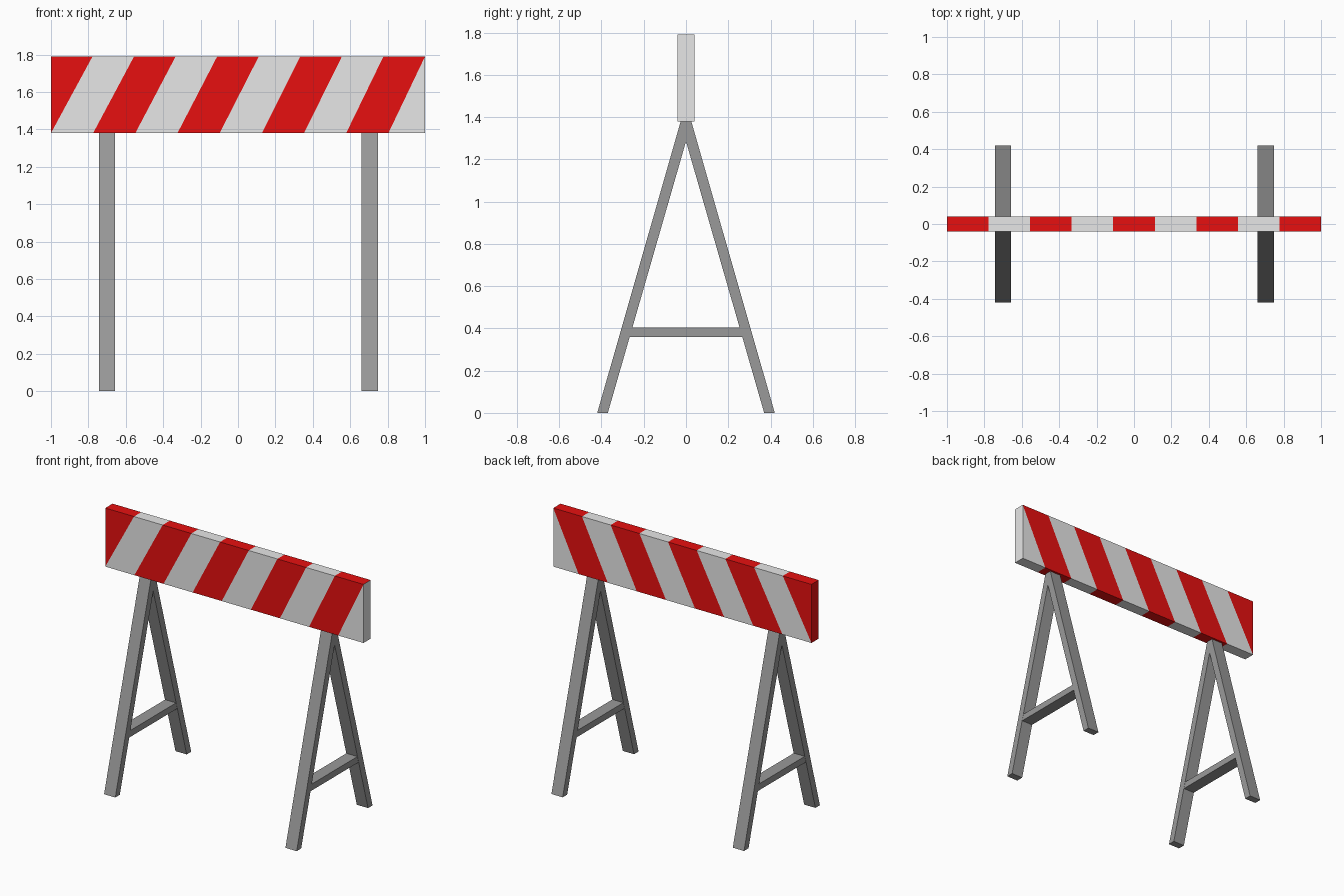
import bpy
import bmesh
from mathutils import Vector

cube = bpy.data.objects.get("Cube")
if cube:
    bpy.data.objects.remove(cube, do_unlink=True)


def make_material(name, color):
    mat = bpy.data.materials.new(name)
    mat.use_nodes = True
    mat.diffuse_color = (*color, 1)
    mat.node_tree.nodes["Principled BSDF"].inputs["Base Color"].default_value = (*color, 1)
    return mat


white = make_material("white_paint", (0.8, 0.8, 0.8))
red = make_material("red_paint", (0.8, 0.005, 0.005))
grey = make_material("grey_metal", (0.32, 0.32, 0.32))


def finish(name, bm, materials):
    bmesh.ops.recalc_face_normals(bm, faces=bm.faces)
    mesh = bpy.data.meshes.new(name)
    bm.to_mesh(mesh)
    bm.free()
    for mat in materials:
        mesh.materials.append(mat)
    obj = bpy.data.objects.new(name, mesh)
    bpy.context.collection.objects.link(obj)
    return obj


def box(bm, low, high):
    verts = bmesh.ops.create_cube(bm, size=1)["verts"]
    for v in verts:
        v.co = Vector([h if c > 0 else l for c, l, h in zip(v.co, low, high)])


# Striped board: a box cut by slanted planes, coloured alternately
BOTTOM, TOP, STRIPES = 1.38, 1.79, 9
cuts = []
for k in range(1, STRIPES + 1):
    top_x = -1 + 2 * k / STRIPES
    bottom_x = -1 + 0.2255 * (k - 1)
    normal = Vector((TOP - BOTTOM, 0, bottom_x - top_x)).normalized()
    cuts.append((Vector((top_x, 0, TOP)), normal))

bm = bmesh.new()
box(bm, (-1, -0.04, BOTTOM), (1, 0.04, TOP))
for point, normal in cuts:
    bmesh.ops.bisect_plane(bm, geom=bm.verts[:] + bm.edges[:] + bm.faces[:],
                           dist=0.0001, plane_co=point, plane_no=normal)
for face in bm.faces:
    center = face.calc_center_median()
    stripe = sum((center - point).dot(normal) > 0 for point, normal in cuts)
    face.material_index = stripe % 2
finish("striped_board", bm, [red, white])

# A-frame legs, each with a cross brace
HALF = 0.0435
right_side = [(0, 1.285), (0.37, 0), (0.42, 0), (0.025, BOTTOM)]
profile = right_side + [(-y, z) for y, z in reversed(right_side[1:])]

for side, x in (("right", -0.7), ("left", 0.705)):
    bm = bmesh.new()
    face = bm.faces.new([bm.verts.new((x - HALF, y, z)) for y, z in profile])
    result = bmesh.ops.extrude_face_region(bm, geom=[face])
    moved = [v for v in result["geom"] if isinstance(v, bmesh.types.BMVert)]
    bmesh.ops.translate(bm, verts=moved, vec=(2 * HALF, 0, 0))
    finish(side + "_leg_frame", bm, [grey])

    bm = bmesh.new()
    box(bm, (x - HALF + 0.001, -0.275, 0.36), (x + HALF - 0.001, 0.275, 0.405))
    finish(side + "_cross_brace", bm, [grey])
